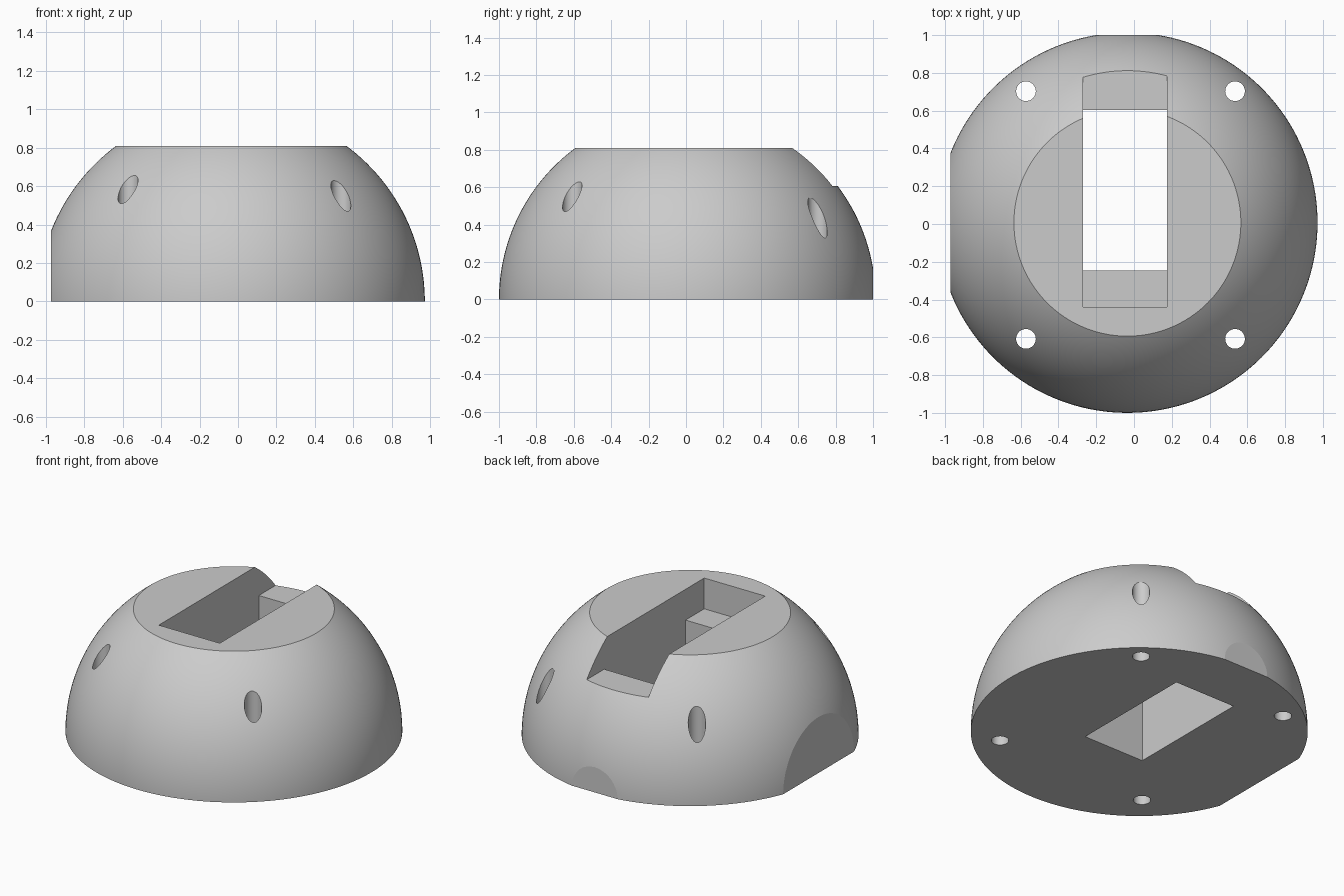
import bpy, bmesh, math
from mathutils import Vector

cube = bpy.data.objects.get("Cube")
if cube:
    bpy.data.objects.remove(cube, do_unlink=True)

RADIUS = 1.007
CENTRE = Vector((-0.035, 0.007, 0))
TOP = 0.808

grey = bpy.data.materials.new("light grey")
grey.use_nodes = True
colour = (0.6, 0.6, 0.6, 1)
grey.diffuse_color = colour
grey.node_tree.nodes["Principled BSDF"].inputs["Base Color"].default_value = colour


def add_object(name, bm):
    mesh = bpy.data.meshes.new(name)
    bm.to_mesh(mesh)
    bm.free()
    mesh.materials.append(grey)
    obj = bpy.data.objects.new(name, mesh)
    bpy.context.collection.objects.link(obj)
    return obj


def slice_off(bm, point, normal):
    """Remove everything beyond a plane and cap the opening."""
    cut = bmesh.ops.bisect_plane(bm, geom=bm.verts[:] + bm.edges[:] + bm.faces[:],
                                 plane_co=point, plane_no=normal, clear_outer=True)
    rim = [e for e in cut["geom_cut"] if isinstance(e, bmesh.types.BMEdge)]
    bmesh.ops.contextual_create(bm, geom=rim)


def box(name, low, high):
    low, high = Vector(low), Vector(high)
    bm = bmesh.new()
    bmesh.ops.create_cube(bm, size=1)
    for v in bm.verts:
        v.co = (low + high) / 2 + v.co * (high - low)
    return add_object(name, bm)


def rod(name, x, y):
    bm = bmesh.new()
    bmesh.ops.create_cone(bm, cap_ends=True, segments=64, radius1=0.052,
                          radius2=0.052, depth=3)
    bmesh.ops.translate(bm, verts=bm.verts, vec=(x, y, 0))
    return add_object(name, bm)


# Dome: a sphere trimmed at the base, the top, the right side and the back
bm = bmesh.new()
bmesh.ops.create_uvsphere(bm, u_segments=160, v_segments=81, radius=RADIUS)
bmesh.ops.translate(bm, verts=bm.verts, vec=CENTRE)
slice_off(bm, (0, 0, 0), (0, 0, -1))
slice_off(bm, (0, 0, TOP), (0, 0, 1))
slice_off(bm, (-0.972, 0, 0), (-1, 0, 0))
slice_off(bm, (0, 1, 0), (0, 1, 0))
bmesh.ops.recalc_face_normals(bm, faces=bm.faces)
dome = add_object("dome_mount", bm)

# Cutters: upper slot open to the back, through slot, four screw holes
left, right = 0.175, -0.27
cutters = [box("ledge_cutter", (right, -0.44, 0.605), (left, 1.2, 1.2)),
           box("slot_cutter", (right, -0.245, -0.5), (left, 0.603, 0.9))]
cutters += [rod("hole_cutter", x, y) for x in (-0.572, 0.535) for y in (-0.608, 0.703)]

bpy.context.view_layer.objects.active = dome
for cutter in cutters:
    cutter.hide_render = True
    mod = dome.modifiers.new("cut", "BOOLEAN")
    mod.operation = "DIFFERENCE"
    mod.solver = "EXACT"
    mod.object = cutter
    bpy.ops.object.modifier_apply(modifier=mod.name)
    bpy.data.objects.remove(cutter, do_unlink=True)

# Smooth dome and hole walls, crisp cut edges
bpy.ops.object.select_all(action="DESELECT")
dome.select_set(True)
bpy.ops.object.shade_smooth_by_angle(angle=math.radians(8))
